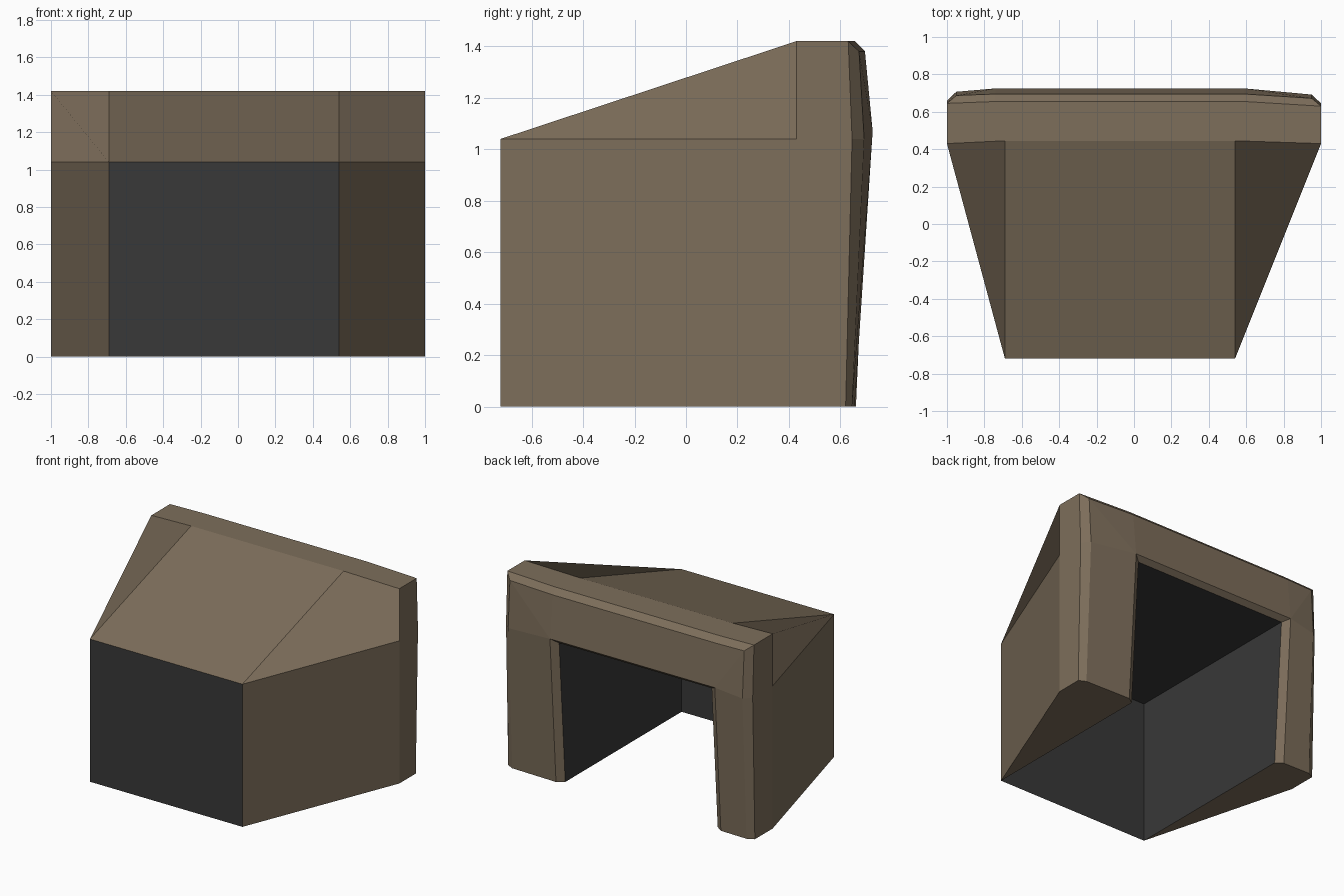
import bpy, bmesh

if "Cube" in bpy.data.objects:
    bpy.data.objects.remove(bpy.data.objects["Cube"])


def material(name, rgb):
    m = bpy.data.materials.new(name)
    m.diffuse_color = (*rgb, 1)
    m.use_nodes = True
    m.node_tree.nodes["Principled BSDF"].inputs["Base Color"].default_value = m.diffuse_color
    return m


STONE = material("brown stone", (0.205, 0.156, 0.104))
DARK = material("dark lining", (0.040, 0.040, 0.040))

XL, XR, FRONT, EAVE, TOP = -0.69, 0.54, -0.72, 1.04, 1.42


def make_object(name, bm):
    mesh = bpy.data.meshes.new(name)
    bm.to_mesh(mesh)
    bm.free()
    mesh.materials.append(STONE)
    mesh.materials.append(DARK)
    ob = bpy.data.objects.new(name, mesh)
    bpy.context.collection.objects.link(ob)


def stations(s, x, d):
    """Frame cross-sections: post foot, post at eave, top corner, lintel end.
    Each runs opening edge, inner chamfer, outer chamfer, outer side, front."""
    xi = x + s * 0.05
    foot = [(x, 0.62, 0), (xi, 0.655, 0), (s * 0.95, 0.645 + d, 0),
            (s, 0.62 + d, 0), (s, 0.43, 0)]
    opening = [(x, 0.69, EAVE), (xi, 0.725, 1.07)]
    eave = opening + [(s * 0.95, 0.692 + d, EAVE), (s, 0.645 + d, EAVE), (s, 0.43, EAVE)]
    corner = opening + [(s * 0.95, 0.672 + d, 1.38), (s, 0.63 + d, TOP), (s, 0.43, TOP)]
    lintel = opening + [(xi, 0.695, 1.38), (xi, 0.655, TOP), (x, 0.445, TOP)]
    return [foot, eave, corner, lintel]


bm = bmesh.new()
cache = {}


def face(pts, mat=0, flip=False):
    verts = []
    for p in pts:
        key = tuple(round(c, 4) for c in p)
        if key not in cache:
            cache[key] = bm.verts.new(key)
        if cache[key] not in verts:
            verts.append(cache[key])
    if flip:  # keep the first vertex so quads split on the same diagonal
        verts = verts[:1] + verts[:0:-1]
    if len(verts) > 2:
        bm.faces.new(verts).material_index = mat


left, right = stations(-1, XL, 0.015), stations(1, XR, 0)

# rear frame: skin the cross-sections around the opening
ring = left + right[::-1]
for a, b in zip(ring, ring[1:]):
    for i in range(4):
        face([a[i], b[i], b[i + 1], a[i + 1]])

# wing walls, their hipped tops, undersides and dark inner walls
for st, x, flip in ((left, XL, True), (right, XR, False)):
    foot, eave, corner, lintel = st
    a0, a1 = (x, FRONT, 0), (x, FRONT, EAVE)
    face([a0, foot[4], eave[4], a1], 0, flip)
    face([a1, eave[4], corner[4], lintel[4]], 0, flip)
    face([a0] + foot, 0, flip)
    face([a0, a1, eave[0], foot[0]], 1, flip)

# sloping roof and flat dark ceiling
al, ar = (XL, FRONT, EAVE), (XR, FRONT, EAVE)
face([al, ar, right[3][4], left[3][4]])
face([al, left[1][0], right[1][0], ar], 1, True)
bmesh.ops.recalc_face_normals(bm, faces=bm.faces[:])
make_object("portal_body", bm)

# dark front panel closing the tunnel
bm = bmesh.new()
corners = [(XL, 0), (XR, 0), (XR, EAVE), (XL, EAVE)]
bm.faces.new([bm.verts.new((x, FRONT, z)) for x, z in corners]).material_index = 1
make_object("front_panel", bm)
